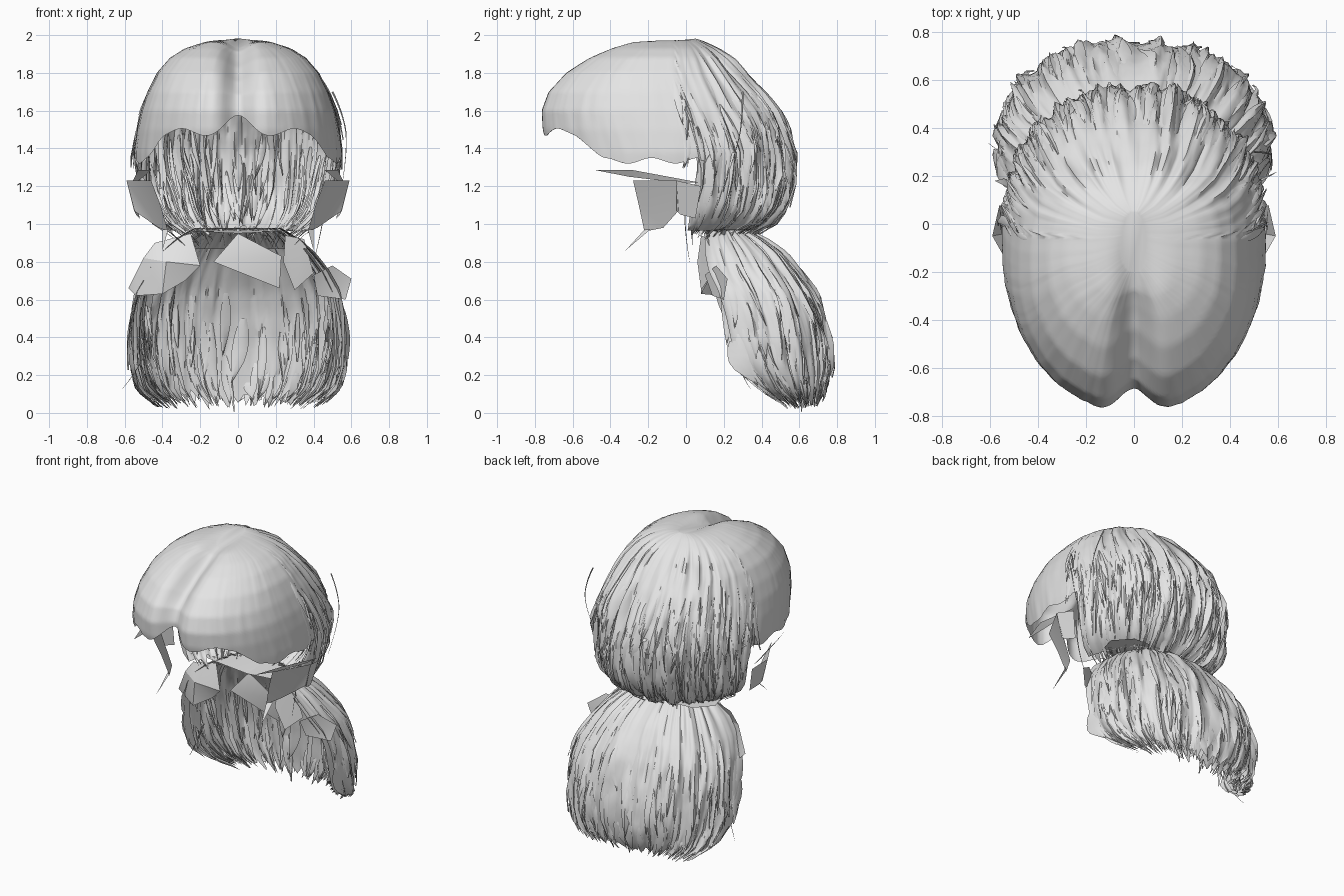
import bpy, bmesh, math, random
from mathutils import Vector, noise

if "Cube" in bpy.data.objects:
    bpy.data.objects.remove(bpy.data.objects["Cube"])

random.seed(4)
mat = bpy.data.materials.new("pale grey hair")
mat.diffuse_color = (0.78, 0.78, 0.78, 1)
mat.use_nodes = True
mat.node_tree.nodes["Principled BSDF"].inputs["Base Color"].default_value = mat.diffuse_color

# rows: z, front y, back y, half width
CAP = [(1.985, -.22, .05, .05), (1.965, -.34, .10, .17), (1.93, -.43, .17, .28), (1.88, -.54, .24, .36),
       (1.80, -.66, .32, .43), (1.70, -.75, .41, .48), (1.60, -.785, .48, .515), (1.50, -.78, .53, .535),
       (1.38, -.75, .565, .55), (1.20, -.74, .56, .54), (1.08, -.73, .52, .51), (1.00, -.70, .45, .45),
       (.96, -.60, .35, .38), (.90, -.5, .30, .3)]
TAIL = [(.98, .14, .30, .22), (.93, .10, .41, .31), (.85, .10, .52, .40), (.75, .12, .605, .48),
        (.65, .17, .67, .535), (.52, .21, .72, .56), (.38, .24, .75, .57), (.24, .28, .75, .56),
        (.12, .40, .72, .52), (.04, .52, .68, .42), (-.05, .6, .66, .3)]


def lookup(rows, z):
    for a, b in zip(rows, rows[1:]):
        if z >= b[0]:
            f = min(1, max(0, (a[0] - z) / (a[0] - b[0])))
            return [p + (q - p) * f for p, q in zip(a, b)][1:]
    return rows[-1][1:]


def blend(v, lo, hi):
    f = min(1, max(0, (v - lo) / (hi - lo)))
    return f * f * (3 - 2 * f)


def power(v, e):
    return math.copysign(abs(v) ** e, v)


def ripple(a, z, seed):
    """Long vertical furrows of hair."""
    return noise.noise(Vector((a * 8, z * 2.2, seed))) + .9 * noise.noise(Vector((a * 21, z * 4, seed + 5)))


def cap_ring(a, z, grow=0.0):
    yf, yb, hw = lookup(CAP, z)
    cy, hy = (yf + yb) / 2, (yb - yf) / 2
    e = 2 / 2.3 if math.sin(a) > 0 else .95
    x, y = hw * power(math.cos(a), e), cy + hy * power(math.sin(a), e)
    rough = .003 + .028 * blend(y, -.1, .25) * blend(2 - z, 0, .15)
    k = 1 + (grow + rough * ripple(a, z, 1)) / max(.2, hw)
    x, y = x * k, cy + (y - cy) * k
    front = blend(-y, .1, .5)
    y += .10 * front * math.exp(-(x / .08) ** 2)
    return Vector((x, y, z - .05 * math.exp(-(x / .07) ** 2) * blend(-y, -.1, .2) * blend(z, 1.6, 1.85)))


def cap_hem(a):
    p = cap_ring(a, 1.4)
    if p.y > .07:
        return .965
    if p.y > -.42:
        return 1.335 + .015 * math.sin(p.y * 25)
    return 1.335 + .15 * blend(-p.y, .42, .58) + .07 * math.exp(-(p.x / .09) ** 2) + .02 * math.sin(a * 11)


def cap_point(a, t, grow=0.0):
    hem = cap_hem(a)
    return cap_ring(a, 1.985 - (1.985 - hem) * t ** 1.5, grow)


def tail_point(a, t, grow=0.0, depth=1.0):
    """Half shell open to the front; a runs 0..pi from right to left."""
    z = .98 - .91 * t
    yf, yb, hw = lookup(TAIL, z)
    hw += grow + .022 * ripple(a, z, 9)
    x = hw * power(math.cos(a), .8) * (.7 + .3 * depth)
    y = yf + (yb - yf + grow + .03 * ripple(a, z, 9)) * power(math.sin(a), .8) * depth
    return Vector((x, y, z))


def inner_tail(a, t, grow=0.0):
    return tail_point(a, t, grow, .74)


def finish(name, bm):
    me = bpy.data.meshes.new(name)
    bm.to_mesh(me)
    bm.free()
    me.materials.append(mat)
    ob = bpy.data.objects.new(name, me)
    bpy.context.collection.objects.link(ob)
    bpy.ops.object.select_all(action='DESELECT')
    ob.select_set(True)
    bpy.context.view_layer.objects.active = ob
    bpy.ops.object.shade_smooth_by_angle(angle=math.radians(60))
    return ob


def sheet(name, func, a0, a1, t0, cols, rows, closed=False, ragged=0.0, grow=0.0):
    bm = bmesh.new()
    n = cols if closed else cols + 1
    ends = [1 + random.uniform(-ragged, ragged) for _ in range(n)]
    grid = [[bm.verts.new(func(a0 + (a1 - a0) * i / cols, t0 + (ends[i] - t0) * j / rows, grow))
             for i in range(n)] for j in range(rows + 1)]
    for j in range(rows):
        for i in range(cols):
            k = (i + 1) % n
            bm.faces.new((grid[j][i], grid[j + 1][i], grid[j + 1][k], grid[j][k]))
    if closed:
        bm.faces.new(grid[0])
    return finish(name, bm)


def locks(name, func, count, a0, a1, tmin, length, lift, width, tmax=1.04):
    """Tapered locks that follow a surface and peel away at the tip."""
    bm = bmesh.new()
    for _ in range(count):
        a, t = random.uniform(a0, a1), random.uniform(tmin, .9)
        run = min(random.uniform(.5, 1) * length, tmax + random.uniform(-.04, .02) - t)
        w, drift = random.uniform(.4, 1) * width, random.uniform(-.09, .09)
        up = random.uniform(.4, 1) * lift
        prev = None
        for j in range(7):
            s = j / 6
            half = w * (math.sin(math.pi * min(1, .12 + .88 * s)) + .02)
            row = [bm.verts.new(func(a + drift * s * s + d * half, t + run * s,
                                     up * (s ** .7 + (.3 if d == 0 else 0)) - .004))
                   for d in (-1, 0, 1)]
            if prev:
                for k in (0, 1):
                    bm.faces.new((prev[k], row[k], row[k + 1], prev[k + 1]))
            prev = row
    return finish(name, bm)


def panels(name, polys, mirror=True):
    bm = bmesh.new()
    for side in ((1, -1) if mirror else (1,)):
        for poly in polys:
            vs = [bm.verts.new((x * side, y, z)) for x, y, z in poly]
            bm.faces.new(vs if side > 0 else vs[::-1])
    bmesh.ops.triangulate(bm, faces=bm.faces[:])
    return finish(name, bm)


def wisp(name, pts, r=.005):
    cu = bpy.data.curves.new(name, 'CURVE')
    cu.dimensions, cu.bevel_depth, cu.bevel_resolution = '3D', r, 0
    sp = cu.splines.new('NURBS')
    sp.points.add(len(pts) - 1)
    for i, p in enumerate(pts):
        sp.points[i].co = (*p, 1)
        sp.points[i].radius = 1 - .85 * i / (len(pts) - 1)
    sp.use_endpoint_u, sp.order_u = True, 3
    cu.materials.append(mat)
    bpy.context.collection.objects.link(bpy.data.objects.new(name, cu))


PI = math.pi
# upper hair: smooth swept front, furrowed back
sheet("upper_hair", cap_point, 0, 2 * PI, 0, 220, 44, closed=True)
sheet("upper_hair_lining", cap_point, .3, PI - .3, .5, 100, 18, ragged=.02, grow=-.045)
locks("upper_back_locks", cap_point, 190, .12, PI - .12, .4, .4, .022, .035)
locks("crown_locks", cap_point, 30, .1, PI - .1, .25, .25, .015, .03, .7)
locks("upper_inner_locks", lambda a, t, g=0: cap_point(a, t, -.045 - g), 80, .4, PI - .4, .6, .3, .04, .035, 1.0)

# curled underside of the upper hair
panels("nape_fold", [[(0, .10, .95), (.2, .11, .96), (.36, .12, .97), (.40, .25, .97), (.30, .36, .97), (0, .38, .97)]])

# side flaps in front of the ears
panels("side_flaps", [
    [(.46, -.28, 1.23), (.59, -.05, 1.23), (.55, -.04, 1.07), (.42, -.12, .98), (.37, -.22, .96), (.41, -.25, 1.1)],
    [(.59, -.05, 1.23), (.56, .08, 1.2), (.52, .05, 1.03), (.54, -.03, 1.05), (.56, 0, 1.18), (.55, -.05, 1.07)],
    [(.46, -.48, 1.285), (.53, -.28, 1.285), (.56, .07, 1.22), (.54, -.05, 1.22), (.50, -.3, 1.25)],
    [(.37, -.22, .97), (.40, -.19, .97), (.40, -.32, .86)]])

# lower hair: open shell with an inner layer
sheet("lower_hair", tail_point, 0, PI, 0, 120, 30, ragged=.05)
sheet("lower_hair_lining", inner_tail, 0, PI, .12, 90, 20, ragged=.06)
locks("lower_outer_locks", tail_point, 130, 0, PI, .2, .5, .022, .045, 1.03)
locks("lower_inner_locks", inner_tail, 90, 0, PI, .35, .45, -.035, .05, 1.03)
locks("lower_side_locks", tail_point, 18, 0, .3, .4, .4, .025, .07)
locks("lower_side_locks_left", tail_point, 18, PI - .3, PI, .4, .4, .025, .07)

# broad flat pieces at the front of the neck
panels("neck_plate", [[(0, .12, .95), (.23, .10, .83), (.22, .14, .66), (-.13, .10, .80)]], mirror=False)
panels("neck_side_left", [
    [(-.25, .12, .95), (-.44, .14, .90), (-.50, .14, .82), (-.38, .07, .80), (-.20, .09, .78)],
    [(-.50, .14, .82), (-.58, .18, .66), (-.54, .19, .62), (-.40, .08, .63), (-.38, .07, .80)],
    [(-.20, .09, .78), (-.38, .07, .80), (-.40, .08, .63), (-.28, .12, .70)]], mirror=False)
panels("neck_side_right", [
    [(.25, .08, .94), (.35, .12, .92), (.40, .14, .74), (.30, .08, .65), (.24, .06, .8)],
    [(.40, .10, .73), (.50, .16, .78), (.60, .22, .71), (.57, .20, .60), (.42, .14, .62)]], mirror=False)

# loose wisps
wisp("side_wisp", [(.50, .3, 1.70), (.55, .3, 1.6), (.585, .28, 1.42), (.55, .2, 1.2)])
wisp("ear_wisp", [(.47, .0, 1.2), (.46, -.02, 1.02), (.40, .02, .80)])
wisp("low_wisp", [(-.45, .27, .42), (-.5, .25, .26), (-.61, .34, .13)])
wisp("tip_lock", [(-.05, .64, .22), (-.03, .62, .1), (-.02, .61, .005)], .02)
